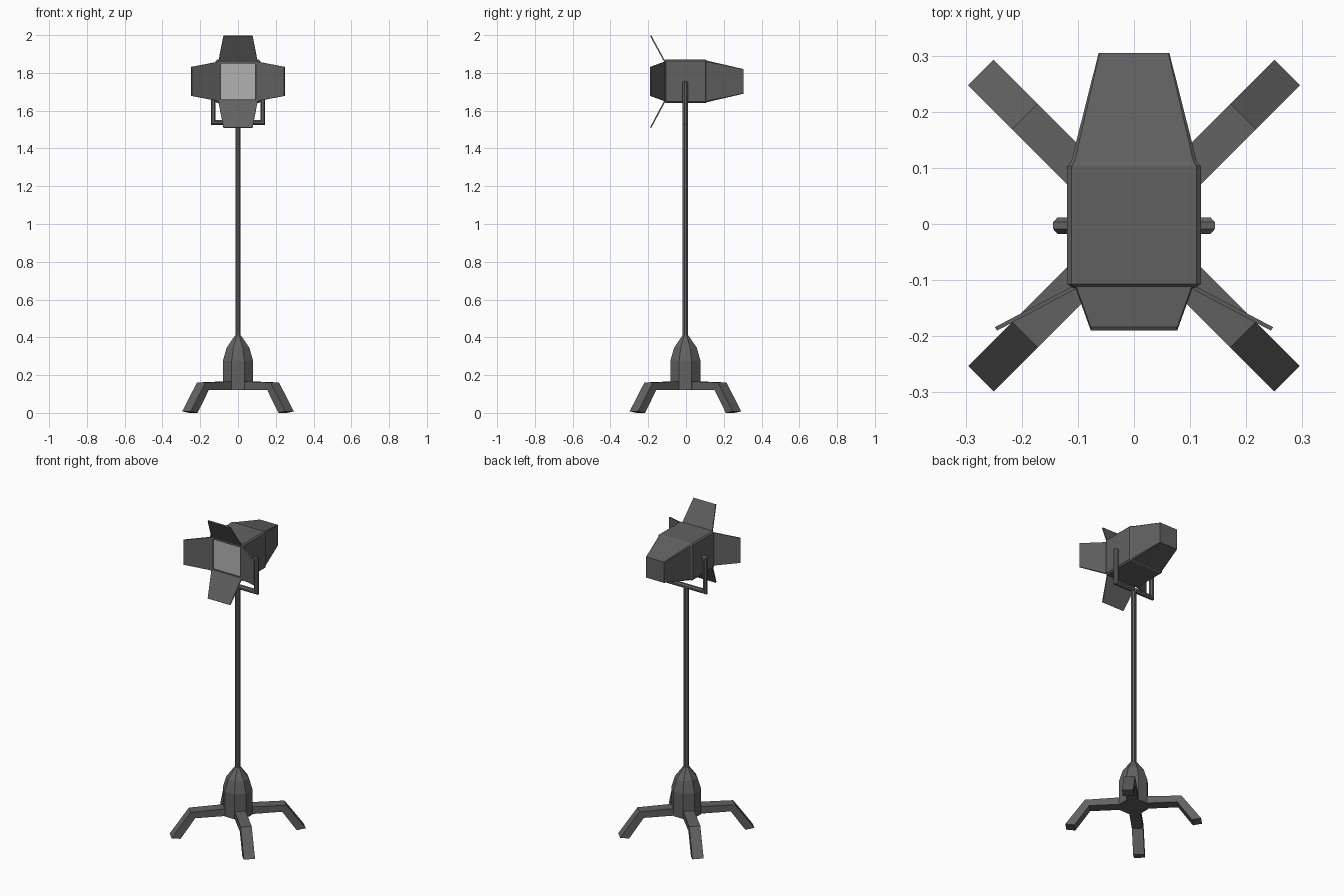
import bpy, bmesh, math
from mathutils import Vector, Matrix

if "Cube" in bpy.data.objects:
    bpy.data.objects.remove(bpy.data.objects["Cube"])

CY = -0.003      # stand centre in y
CZ = 1.755       # lamp centre height


def material(name, v):
    m = bpy.data.materials.new(name)
    m.diffuse_color = (v, v, v, 1)
    m.use_nodes = True
    m.node_tree.nodes["Principled BSDF"].inputs["Base Color"].default_value = m.diffuse_color
    return m


DARK = material("dark_metal", 0.12)
GLASS = material("lens_grey", 0.45)


def loft(name, rings, mat=DARK, edit=None):
    """Skin equal-length rings of points and cap both ends."""
    bm = bmesh.new()
    vr = [[bm.verts.new(p) for p in r] for r in rings]
    n = len(vr[0])
    for a, b in zip(vr, vr[1:]):
        for i in range(n):
            j = (i + 1) % n
            bm.faces.new((a[i], a[j], b[j], b[i]))
    first = bm.faces.new(vr[0][::-1])
    bm.faces.new(vr[-1])
    bmesh.ops.recalc_face_normals(bm, faces=bm.faces)
    if edit:
        edit(bm, first)
    me = bpy.data.meshes.new(name)
    bm.to_mesh(me)
    bm.free()
    me.materials.append(mat)
    ob = bpy.data.objects.new(name, me)
    bpy.context.collection.objects.link(ob)
    return ob


def octagon(z, apothem):
    r = apothem / math.cos(math.pi / 8)
    return [(r * math.cos((i + .5) * math.pi / 4),
             CY + r * math.sin((i + .5) * math.pi / 4), z) for i in range(8)]


def chamfered_rect(y, hx, hz, c):
    pts = [(hx, hz - c), (hx - c, hz), (c - hx, hz), (-hx, hz - c),
           (-hx, c - hz), (c - hx, -hz), (hx - c, -hz), (hx, c - hz)]
    return [(x, y, CZ + z) for x, z in pts]


# Base hub and pole
loft("base_hub", [octagon(z, r) for z, r in
                  ((.12, .08), (.275, .08), (.345, .06), (.41, .016))])
loft("pole", [octagon(.39, .0145), octagon(1.54, .0145)])

# Four bent legs: (radius, z) of top and bottom edge at each station
stations = (((.03, .168), (.03, .122)),
            ((.275, .161), (.25, .122)),
            ((.386, .008), (.334, 0.0)))
for k in range(4):
    rot = Matrix.Translation((0, CY, 0)) @ Matrix.Rotation(math.radians(45 + 90 * k), 4, 'Z')
    rings = [[rot @ Vector(p) for p in ((t[0], -.032, t[1]), (t[0], .032, t[1]),
                                        (b[0], .032, b[1]), (b[0], -.032, b[1]))]
             for t, b in stations]
    loft("leg_%d" % (k + 1), rings)

# U-shaped yoke: octagonal tube with mitred corners in the xz plane
path = [Vector((x, CY, z)) for x, z in
        ((-.10, 1.743), (-.131, 1.743), (-.131, 1.537),
         (.131, 1.537), (.131, 1.743), (.10, 1.743))]
rings = []
for i, p in enumerate(path):
    d0 = (p - path[max(i - 1, 0)]).normalized()
    d1 = (path[min(i + 1, len(path) - 1)] - p).normalized()
    t = (d0 + d1).normalized()
    side = Vector((-t.z, 0, t.x)) / max((d0 or d1).dot(t), .5)
    rings.append([p + side * .014 * math.cos(a) + Vector((0, .016 * math.sin(a), 0))
                  for a in ((j + .5) * math.pi / 4 for j in range(8))])
loft("yoke", rings)


# Lamp housing with a recessed front opening
def recess(bm, face):
    bmesh.ops.inset_region(bm, faces=[face], thickness=.014)
    bmesh.ops.inset_region(bm, faces=[face], thickness=.0005, depth=-.008)


loft("lamp_housing", [chamfered_rect(*s) for s in
                      ((-.115, .107, .106, .006), (-.107, .119, .115, .008),
                       (.103, .119, .115, .008), (.111, .112, .110, .006),
                       (.305, .063, .065, .002))], edit=recess)
loft("lens", [chamfered_rect(-.1085, .0925, .0925, .003),
              chamfered_rect(-.104, .0925, .0925, .003)], GLASS)

# Four barn-door flaps, rotated around the lamp axis
for k, (name, reach) in enumerate((("top_flap", .245), ("left_flap", .249),
                                   ("bottom_flap", .248), ("right_flap", .249))):
    rot = Matrix.Translation((0, 0, CZ)) @ Matrix.Rotation(-k * math.pi / 2, 4, 'Y')
    rings = []
    for y, h, w in ((-.112, .104, .104), (-.187, reach - .003, .077)):
        rings.append([rot @ Vector(p) for p in
                      ((-w, y - .003, h - .002), (w, y - .003, h - .002),
                       (w, y + .003, h + .002), (-w, y + .003, h + .002))])
    loft(name, rings)
